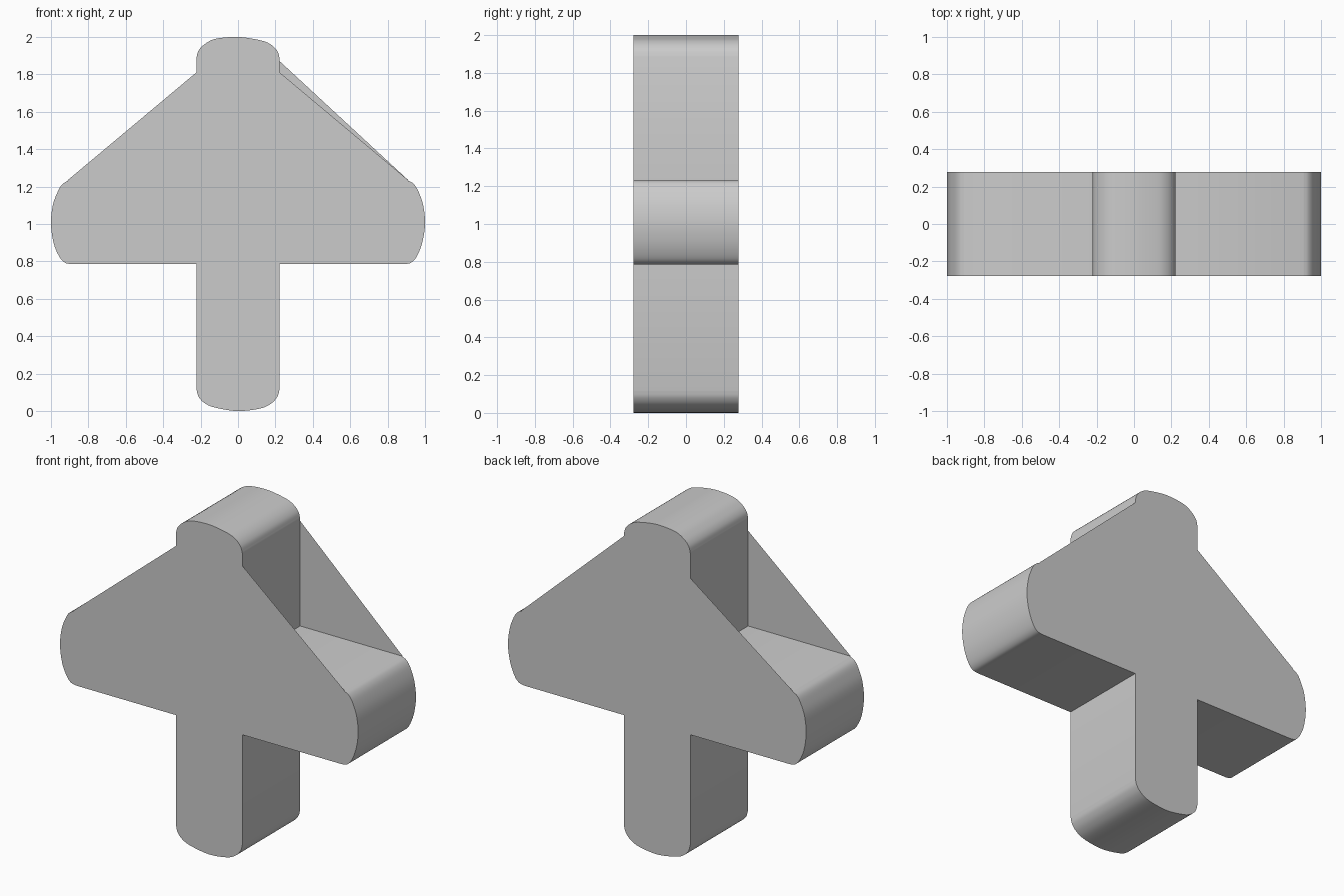
import bpy, bmesh
from mathutils import Vector

if "Cube" in bpy.data.objects:
    bpy.data.objects.remove(bpy.data.objects["Cube"])

D = 0.277          # half depth
W = 0.223          # half width of the post
LO, HI = 0.785, 1.233   # bottom and top of the arms


def smooth_path(pts, steps=5):
    """Catmull-Rom samples through the points of a rounded end."""
    p = [Vector(q) for q in pts]
    p = [p[0] * 2 - p[1]] + p + [p[-1] * 2 - p[-2]]
    out = []
    for i in range(1, len(p) - 2):
        a, b, c, d = p[i - 1:i + 3]
        for k in range(steps):
            t = k / steps
            out.append(0.5 * (2 * b + (c - a) * t + (2 * a - 5 * b + 4 * c - d) * t**2
                              + (3 * b - a - 3 * c + d) * t**3))
    return out + [p[-2]]


def make_object(name, bm):
    me = bpy.data.meshes.new(name)
    bm.to_mesh(me)
    bm.free()
    ob = bpy.data.objects.new(name, me)
    bpy.context.collection.objects.link(ob)
    return ob


# Cross-shaped body: four rounded ends joined at square inner corners
bottom = [(-W, .12), (-.21, .075), (-.175, .04), (-.12, .018), (0, 0),
          (.12, .014), (.18, .042), (.212, .08), (W, .12)]
right = [(.89, LO), (.925, .793), (.955, .825), (.985, .9), (1, 1.0),
         (.99, 1.1), (.962, 1.18), (.935, 1.218), (.905, HI)]
top = [(W, 1.885), (.21, 1.925), (.175, 1.96), (.12, 1.982), (0, 2),
       (-.12, 1.99), (-.18, 1.96), (-.212, 1.925), (-W, 1.885)]
left = [(-.905, HI), (-.94, 1.212), (-.965, 1.17), (-.99, 1.1), (-1, 1.0),
        (-.985, .895), (-.955, .825), (-.925, .793), (-.89, LO)]

outline = []
for end, corner in ((bottom, (W, LO)), (right, (W, HI)), (top, (-W, HI)), (left, (-W, LO))):
    outline += smooth_path(end) + [Vector(corner)]

bm = bmesh.new()
face = bm.faces.new([bm.verts.new((p.x, -D, p.y)) for p in outline])
ext = bmesh.ops.extrude_face_region(bm, geom=[face], use_keep_orig=True)
bmesh.ops.translate(bm, vec=(0, 2 * D, 0),
                    verts=[g for g in ext["geom"] if isinstance(g, bmesh.types.BMVert)])
bmesh.ops.recalc_face_normals(bm, faces=bm.faces)
body = make_object("cross_body", bm)
bpy.context.view_layer.objects.active = body
body.select_set(True)
bpy.ops.object.shade_smooth_by_angle(angle=0.52)

# Paper-thin triangular webs between post and arms, flush with front and back
for name, sx, sy, z in (("front_right_web", 1, -1, 1.81), ("front_left_web", -1, -1, 1.81),
                        ("back_right_web", 1, 1, 1.87), ("back_left_web", -1, 1, 1.735)):
    bm = bmesh.new()
    tri = [(W, HI), (.912, HI), (W, z)]
    if sx * sy > 0:
        tri.reverse()
    bm.faces.new([bm.verts.new((sx * x, sy * D, h)) for x, h in tri])
    make_object(name, bm)
